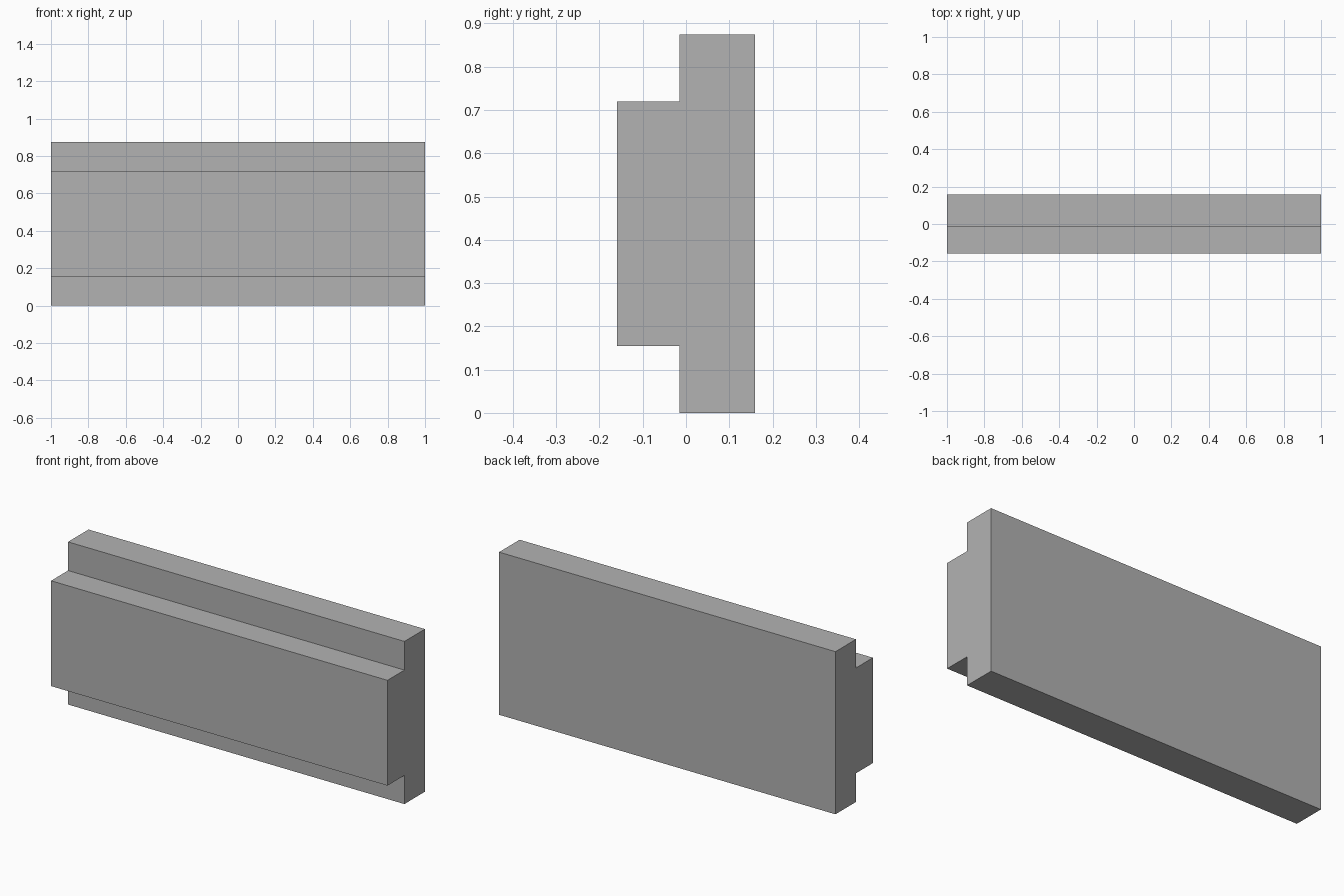
import bpy
import bmesh

cube = bpy.data.objects.get("Cube")
if cube:
    bpy.data.objects.remove(cube, do_unlink=True)

# Plain grey finish
grey = bpy.data.materials.new("plain_grey")
grey.use_nodes = True
colour = (0.448, 0.448, 0.448, 1)
grey.diffuse_color = colour
grey.node_tree.nodes["Principled BSDF"].inputs["Base Color"].default_value = colour

# Stepped cross-section (y, z): tall back slab with a raised front band
LENGTH = 2.0
FRONT, STEP, BACK = -0.159, -0.015, 0.159
BAND_LOW, BAND_HIGH, TOP = 0.154, 0.72, 0.874
profile = [(BACK, 0), (BACK, TOP), (STEP, TOP), (STEP, BAND_HIGH),
           (FRONT, BAND_HIGH), (FRONT, BAND_LOW), (STEP, BAND_LOW), (STEP, 0)]

# Extrude the cross-section along x
bm = bmesh.new()
end = bm.faces.new([bm.verts.new((-LENGTH / 2, y, z)) for y, z in profile])
result = bmesh.ops.extrude_face_region(bm, geom=[end], use_keep_orig=True)
moved = [g for g in result["geom"] if isinstance(g, bmesh.types.BMVert)]
bmesh.ops.translate(bm, verts=moved, vec=(LENGTH, 0, 0))
bmesh.ops.recalc_face_normals(bm, faces=bm.faces)

mesh = bpy.data.meshes.new("stepped_panel")
bm.to_mesh(mesh)
bm.free()
mesh.materials.append(grey)
panel = bpy.data.objects.new("stepped_panel", mesh)
bpy.context.collection.objects.link(panel)
